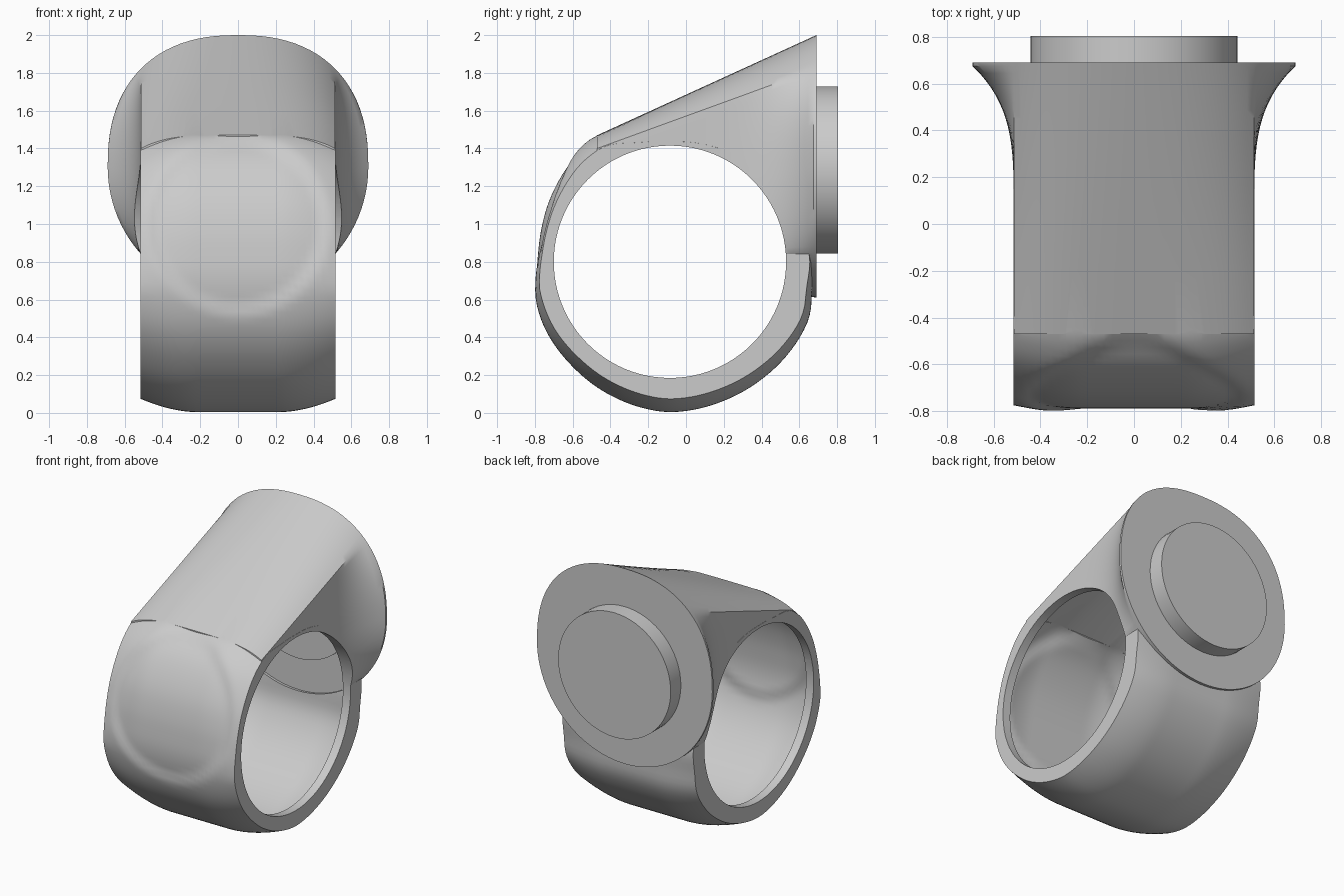
import bpy
import bmesh
import math
from math import sin, cos, pi, radians

cube = bpy.data.objects.get("Cube")
if cube:
    bpy.data.objects.remove(cube, do_unlink=True)

# One plain grey metal
metal = bpy.data.materials.new("grey metal")
metal.use_nodes = True
GREY = (0.6, 0.6, 0.6, 1)
metal.diffuse_color = GREY
metal.node_tree.nodes["Principled BSDF"].inputs["Base Color"].default_value = GREY

HOLE_Y, HOLE_Z, HOLE_R = -0.085, 0.8, 0.615
HALF_W = 0.515
HEAD_Y, HEAD_Z, HEAD_R = 0.69, 1.305, 0.695


def loft(name, rings, closed=False):
    """Skin equal-length rings of points; cap the ends unless the loft closes."""
    bm = bmesh.new()
    rows = [[bm.verts.new(p) for p in ring] for ring in rings]
    n = len(rows[0])
    pairs = list(zip(rows, rows[1:])) + ([(rows[-1], rows[0])] if closed else [])
    for a, b in pairs:
        for i in range(n):
            j = (i + 1) % n
            bm.faces.new((a[i], a[j], b[j], b[i]))
    if not closed:
        bm.faces.new(rows[0])
        bm.faces.new(rows[-1])
    bmesh.ops.recalc_face_normals(bm, faces=bm.faces)
    mesh = bpy.data.meshes.new(name)
    bm.to_mesh(mesh)
    bm.free()
    mesh.materials.append(metal)
    ob = bpy.data.objects.new(name, mesh)
    bpy.context.collection.objects.link(ob)
    return ob


def activate(ob):
    bpy.ops.object.select_all(action='DESELECT')
    ob.select_set(True)
    bpy.context.view_layer.objects.active = ob


def combine(target, tool, operation):
    activate(target)
    mod = target.modifiers.new(operation.lower(), 'BOOLEAN')
    mod.operation = operation
    mod.solver = 'EXACT'
    mod.object = tool
    bpy.ops.object.modifier_apply(modifier=mod.name)
    bpy.data.objects.remove(tool, do_unlink=True)


# Band: outer radius by angle round the finger hole
RADII = [(0, .762), (30, .72), (90, .70), (106, .722), (119, .775), (132, .770),
         (146, .747), (164, .725), (176, .720), (192, .736), (208, .751),
         (227, .757), (246, .774), (269, .797), (291, .789), (308, .789),
         (330, .796), (339, .796), (349, .763), (360, .762)]


def raw_radius(a):
    a %= 360
    for (a0, r0), (a1, r1) in zip(RADII, RADII[1:]):
        if a0 <= a <= a1:
            return r0 + (r1 - r0) * (a - a0) / (a1 - a0)


def radius(a):
    return sum(raw_radius(a + k) for k in range(-4, 5)) / 9


def dish(x, z):
    """Depth of the shallow round hollow in the front of the band."""
    f = max(0, min(1, (0.49 - math.hypot(x, z - 1.0)) / 0.07))
    return 0.022 * f * f * (3 - 2 * f)


def band_ring(a):
    c, s = cos(radians(a)), sin(radians(a))
    # the edges are eased most at the underside and the shoulder
    ease = 0.02 + 0.05 * max(0, -s, cos(radians(a - 115)))
    ring = []
    for i in range(33):
        x = HALF_W * (i / 16 - 1)
        over = max(0, abs(x) - 0.22) / (HALF_W - 0.22)
        r = radius(a) - ease * over ** 1.8
        if c < 0:
            r -= dish(x, HOLE_Z + r * s)
        ring.append((x, HOLE_Y + r * c, HOLE_Z + r * s))
    for x in (HALF_W, -HALF_W):
        ring.append((x, HOLE_Y + 0.55 * c, HOLE_Z + 0.55 * s))
    return ring


ring_body = loft("ring_body", [band_ring(a) for a in range(0, 360, 3)], closed=True)

# Head: flares from the band's shoulder to a round flat face at the back
SHOULDER_Y, SIDE_W = -0.47, HALF_W - 0.001
SIDE_TOP, SIDE_LOW = 1.82, 0.84


def face_point(t):
    power = 2 / 2.35 if sin(t) > 0 else 1
    x = math.copysign(abs(cos(t)) ** power, cos(t)) * 0.69
    z = math.copysign(abs(sin(t)) ** power, sin(t)) * HEAD_R + HEAD_Z
    return x, z


def shoulder_point(x, z):
    sx = max(-SIDE_W, min(SIDE_W, x))
    if abs(x) < SIDE_W:
        sz = 1.47 - 0.07 * (abs(x) / SIDE_W) ** 4 if z > HEAD_Z else 0.8
    else:
        f = max(0, min(1, (z - SIDE_LOW) / (SIDE_TOP - SIDE_LOW)))
        sz = 0.8 + 0.6 * f
    return sx, sz


def head_ring(y):
    lin = (y - SHOULDER_Y) / (HEAD_Y - SHOULDER_Y)
    flare = min(1, max(0, y / 0.675)) ** 4
    ring = []
    for i in range(96):
        ex, ez = face_point(2 * pi * i / 96)
        sx, sz = shoulder_point(ex, ez)
        ring.append((sx + (ex - sx) * flare, y, sz + (ez - sz) * lin))
    return ring


STATIONS = [SHOULDER_Y, -0.2] + [0.675 * (i / 16) ** 0.7 for i in range(17)] + [HEAD_Y]
head = loft("head", [head_ring(y) for y in STATIONS])
combine(ring_body, head, 'UNION')


# Finger hole, then the recess inside the band
def hole_ring(x, r):
    return [(x, HOLE_Y + r * cos(2 * pi * i / 96), HOLE_Z + r * sin(2 * pi * i / 96))
            for i in range(96)]


RECESS_W = 0.455
bore = loft("bore_cutter", [hole_ring(-1, HOLE_R), hole_ring(1, HOLE_R)])
combine(ring_body, bore, 'DIFFERENCE')
recess = loft("recess_cutter", [hole_ring(-RECESS_W, 0.668), hole_ring(RECESS_W, 0.668)])
combine(ring_body, recess, 'DIFFERENCE')


def disc(y, r, z, limit=1, top=2):
    """Circle facing the back, trimmed to a half-width and a top height."""
    return [(max(-limit, min(limit, r * cos(2 * pi * i / 64))), y,
             min(top, z + r * sin(2 * pi * i / 64))) for i in range(64)]


# Round pocket in the inner wall behind the head
pocket = loft("pocket_cutter", [disc(y, 0.49, 1.0, RECESS_W - 0.003, 1.42)
                                for y in (0, 0.62)])
combine(ring_body, pocket, 'DIFFERENCE')

# Raised round plate on the head's flat face
plate = loft("raised_plate", [disc(y, 0.443, 1.286) for y in (HEAD_Y - 0.02, 0.805)])

for ob in (ring_body, plate):
    activate(ob)
    bpy.ops.object.shade_smooth_by_angle(angle=radians(35))
